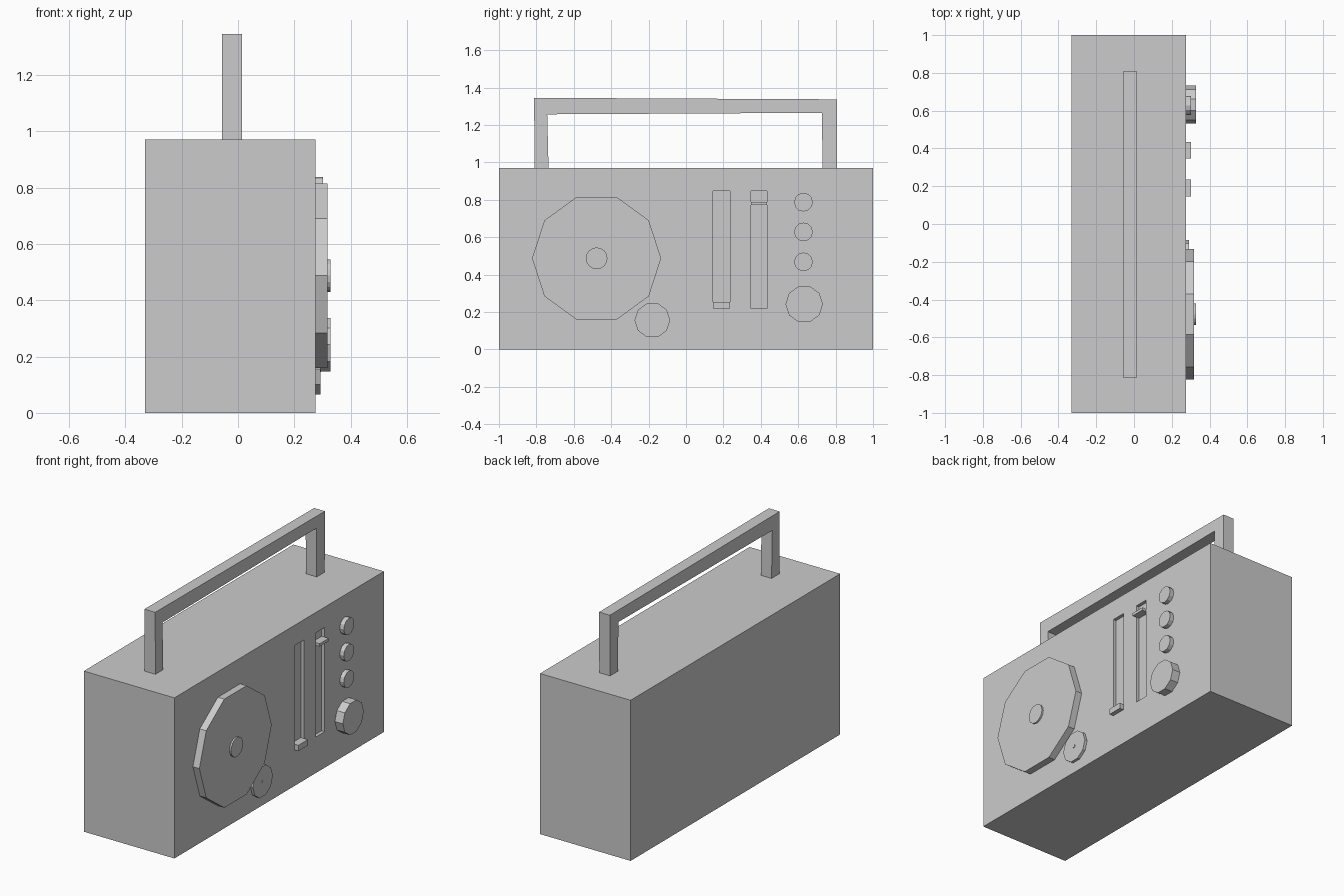
import bpy, bmesh, math

if "Cube" in bpy.data.objects:
    bpy.data.objects.remove(bpy.data.objects["Cube"])

FACE = 0.275          # x of the control panel
SINK = 0.01           # overlap of parts into the body


def prism(name, points, x0, x1):
    """Extrude a (y, z) profile from x0 to x1."""
    bm = bmesh.new()
    face = bm.faces.new([bm.verts.new((x0, y, z)) for y, z in points])
    ext = bmesh.ops.extrude_face_region(bm, geom=[face])
    for v in ext["geom"]:
        if isinstance(v, bmesh.types.BMVert):
            v.co.x = x1
    bmesh.ops.recalc_face_normals(bm, faces=bm.faces[:])
    mesh = bpy.data.meshes.new(name)
    bm.to_mesh(mesh)
    bm.free()
    obj = bpy.data.objects.new(name, mesh)
    bpy.context.collection.objects.link(obj)
    return obj


def box(name, y0, y1, z0, z1, x0, x1):
    return prism(name, [(y0, z0), (y1, z0), (y1, z1), (y0, z1)], x0, x1)


def disc(name, y, z, r, x1, sides=10, x0=FACE - SINK):
    pts = [(y + r * math.cos(math.tau * i / sides),
            z + r * math.sin(math.tau * i / sides)) for i in range(sides)]
    return prism(name, pts, x0, x1)


# Body with two recessed slider slots
body = box("body", -1, 1, 0, 0.97, -0.33, FACE)
for i, (y0, y1) in enumerate([(0.145, 0.235), (0.348, 0.434)]):
    cutter = box(f"slot_cutter_{i + 1}", y0, y1, 0.218, 0.847, FACE - 0.02, FACE + 0.1)
    cutter.hide_render = True
    cutter.hide_viewport = False
    mod = body.modifiers.new("slot", 'BOOLEAN')
    mod.operation = 'DIFFERENCE'
    mod.solver = 'EXACT'
    mod.object = cutter
    bpy.context.view_layer.objects.active = body
    bpy.ops.object.modifier_apply(modifier=mod.name)
    bpy.data.objects.remove(cutter)

# Sliders
box("slider_low", 0.145, 0.235, 0.218, 0.253, FACE - 0.02, 0.302)
box("slider_high", 0.348, 0.434, 0.772, 0.789, FACE - 0.02, 0.302)

# Carrying handle
prism("handle", [(-0.81, 0.97), (-0.735, 0.97), (-0.742, 1.257), (0.727, 1.265),
                 (0.73, 0.97), (0.806, 0.97), (0.808, 1.337), (-0.812, 1.345)],
      -0.057, 0.015)

# Speaker and small dial
disc("speaker", -0.478, 0.487, 0.345, 0.318)
disc("speaker_hub", -0.478, 0.487, 0.058, 0.328, sides=16)
disc("small_dial", -0.18, 0.156, 0.095, 0.292)
disc("small_dial_hub", -0.18, 0.156, 0.01, 0.295, sides=8)

# Knobs
disc("tuning_knob", 0.632, 0.242, 0.1, 0.328)
for i, z in enumerate((0.468, 0.628, 0.787)):
    disc(f"button_{i + 1}", 0.628, z, 0.05, 0.302, sides=12)
